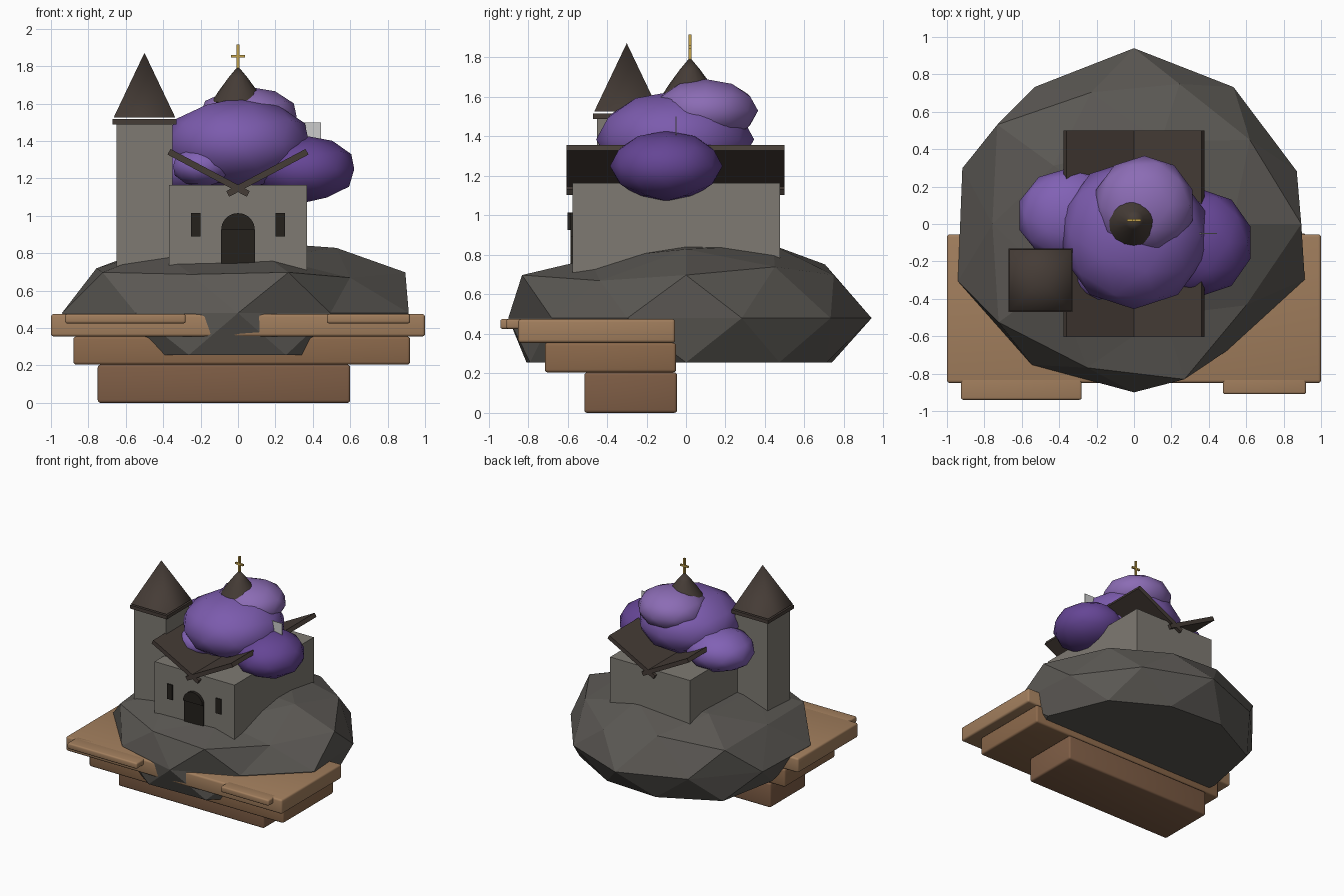
import bpy, bmesh, math
from mathutils import Vector, Matrix

if "Cube" in bpy.data.objects:
    bpy.data.objects.remove(bpy.data.objects["Cube"])


def material(name, rgb):
    m = bpy.data.materials.new(name)
    m.diffuse_color = (*rgb, 1)
    m.use_nodes = True
    m.node_tree.nodes["Principled BSDF"].inputs["Base Color"].default_value = m.diffuse_color
    return m


PLANK = [material("wood_" + str(i), c) for i, c in
         enumerate([(.21, .11, .06), (.26, .14, .07), (.36, .21, .11)])]
STONE = material("rock", (.105, .098, .088))
WALL = material("wall", (.21, .195, .17))
ROOF = material("roof", (.06, .045, .037))
DARK = material("opening", (.018, .015, .012))
GOLD = material("gold", (.55, .36, .07))
PALE = material("pale", (.6, .6, .58))
PURPLE = [material("foliage_" + str(i), c) for i, c in
          enumerate([(.20, .105, .42), (.13, .06, .30), (.22, .12, .46), (.26, .15, .46)])]


def finish(name, bm, mat, smooth=None):
    bmesh.ops.recalc_face_normals(bm, faces=bm.faces)
    me = bpy.data.meshes.new(name)
    bm.to_mesh(me)
    bm.free()
    ob = bpy.data.objects.new(name, me)
    bpy.context.collection.objects.link(ob)
    me.materials.append(mat)
    if smooth:
        bpy.ops.object.select_all(action='DESELECT')
        ob.select_set(True)
        bpy.context.view_layer.objects.active = ob
        bpy.ops.object.shade_smooth_by_angle(angle=math.radians(smooth))
    return ob


def box(name, x, y, z, mat, bevel=0, tilt=0):
    """Box from its (min, max) ranges, optionally tilted about y."""
    bm = bmesh.new()
    bmesh.ops.create_cube(bm, size=1)
    size = [r[1] - r[0] for r in (x, y, z)]
    mid = Vector([(r[0] + r[1]) / 2 for r in (x, y, z)])
    bmesh.ops.transform(bm, verts=bm.verts, matrix=Matrix.Translation(mid)
                        @ Matrix.Rotation(tilt, 4, 'Y') @ Matrix.Diagonal((*size, 1)))
    if bevel:
        bmesh.ops.bevel(bm, geom=bm.edges[:], offset=bevel, segments=3,
                        profile=.5, affect='EDGES')
    return finish(name, bm, mat, 40 if bevel else None)


def blob(name, centre, radii, mat):
    bm = bmesh.new()
    bmesh.ops.create_icosphere(bm, subdivisions=2, radius=1)
    bmesh.ops.transform(bm, verts=bm.verts, matrix=Matrix.Translation(centre)
                        @ Matrix.Diagonal((*radii, 1)))
    return finish(name, bm, mat, 40)


def lathe(name, profile, sides, centre, mat, smooth=None, turn=0):
    """Revolve (radius, z) points; zero radius closes an end."""
    bm = bmesh.new()
    rings = []
    for r, z in profile:
        n = sides if r else 1
        rings.append([bm.verts.new((centre[0] + r * math.cos(turn + math.tau * i / n),
                                    centre[1] + r * math.sin(turn + math.tau * i / n), z))
                      for i in range(n)])
    for a, b in zip(rings, rings[1:]):
        for i in range(sides):
            j = (i + 1) % sides
            quad = [a[i % len(a)], a[j % len(a)], b[j % len(b)], b[i % len(b)]]
            bm.faces.new(list(dict.fromkeys(quad)))
    return finish(name, bm, mat, smooth)


# stepped wooden base with two small front ledges
box("base_lower", (-.75, .6), (-.515, -.045), (0, .205), PLANK[0], .015)
box("base_middle", (-.88, .92), (-.715, -.05), (.205, .355), PLANK[1], .015)
box("base_upper", (-1, 1), (-.85, -.055), (.355, .475), PLANK[2], .015)
box("ledge_left", (-.925, -.28), (-.94, -.80), (.425, .475), PLANK[2], .012)
box("ledge_right", (.475, .92), (-.91, -.80), (.425, .475), PLANK[2], .012)

# faceted rock: squashed icosphere with an uneven outline
OUTLINE = [1, .915, .9, .905, .88, .94, .87, .905, 1.01, .965,
           .89, .99, 1, .93, .95, .9, .976, .84, .87, .96]
bm = bmesh.new()
bmesh.ops.create_icosphere(bm, subdivisions=2, radius=1)
for v in bm.verts:
    k = OUTLINE[round(math.degrees(math.atan2(v.co.y, v.co.x)) / 18) % 20]
    x, y, z = v.co
    h = .56 * z * (1 - .29 * z) if z > 0 else max(.5 * z, -.225)
    if z > .5:                      # crown leans towards the front right
        h += .04 * y - .01 - (.03 if x > .1 and y < -.3 else 0)
    v.co = (x * k, y * k, .48 + h)
finish("rock", bm, STONE)

# hall with V-shaped roof slabs, windows and arched door
box("hall", (-.37, .37), (-.575, .475), (.6, 1.165), WALL)
for side, s in (("left", -1), ("right", 1)):
    cx = s * .157
    box("roof_" + side, (cx - .24, cx + .24), (-.605, .5), (1.213, 1.247), ROOF,
        tilt=-s * math.radians(28))
    wx = s * .225
    box("window_" + side, (wx - .025, wx + .025), (-.585, -.55), (.89, 1.015), DARK)
box("door", (-.09, .09), (-.585, -.55), (.72, .925), DARK)
bm = bmesh.new()
bmesh.ops.create_circle(bm, cap_ends=True, segments=20, radius=.09)
bmesh.ops.bisect_plane(bm, geom=bm.verts[:] + bm.edges[:] + bm.faces[:],
                       plane_co=(0, 0, 0), plane_no=(0, -1, 0), clear_outer=True)
ext = bmesh.ops.extrude_face_region(bm, geom=bm.faces[:])
bmesh.ops.translate(bm, vec=(0, 0, .05),
                    verts=[g for g in ext["geom"] if isinstance(g, bmesh.types.BMVert)])
bmesh.ops.transform(bm, verts=bm.verts, matrix=Matrix.Translation((0, -.55, .925))
                    @ Matrix.Rotation(math.pi / 2, 4, 'X'))
finish("door_arch", bm, DARK, 40)

# square tower with a pointed roof
box("tower", (-.65, -.35), (-.45, -.15), (.55, 1.49), WALL)
box("tower_cornice", (-.67, -.33), (-.47, -.13), (1.488, 1.517), ROOF)
lathe("tower_roof", [(0, 1.526), (.233, 1.526), (0, 1.872)], 4, (-.5, -.3), ROOF,
      100, turn=math.pi / 4)

# foliage clumps
for name, c, r, m in [
        ("main", (0, -.055, 1.385), (.4, .4, .245), 0),
        ("right", (.36, -.1, 1.25), (.275, .285, .178), 1),
        ("left", (-.345, .045, 1.265), (.28, .255, .165), 2),
        ("top", (.055, .1, 1.53), (.272, .265, .16), 3),
        ("front", (-.19, -.225, 1.265), (.165, .18, .11), 2)]:
    blob("foliage_" + name, c, r, PURPLE[m])

# pointed cap with cross, and a thin pale flag
lathe("cap", [(0, 1.55), (.11, 1.57), (.14, 1.61), (.105, 1.665), (.05, 1.74), (0, 1.8)],
      16, (0, .02), ROOF, 40)
box("cross_post", (-.007, .007), (.013, .027), (1.77, 1.917), GOLD)
box("cross_bar", (-.037, .037), (.013, .027), (1.846, 1.86), GOLD)
box("flag", (.35, .445), (-.053, -.047), (1.4, 1.5), PALE)
